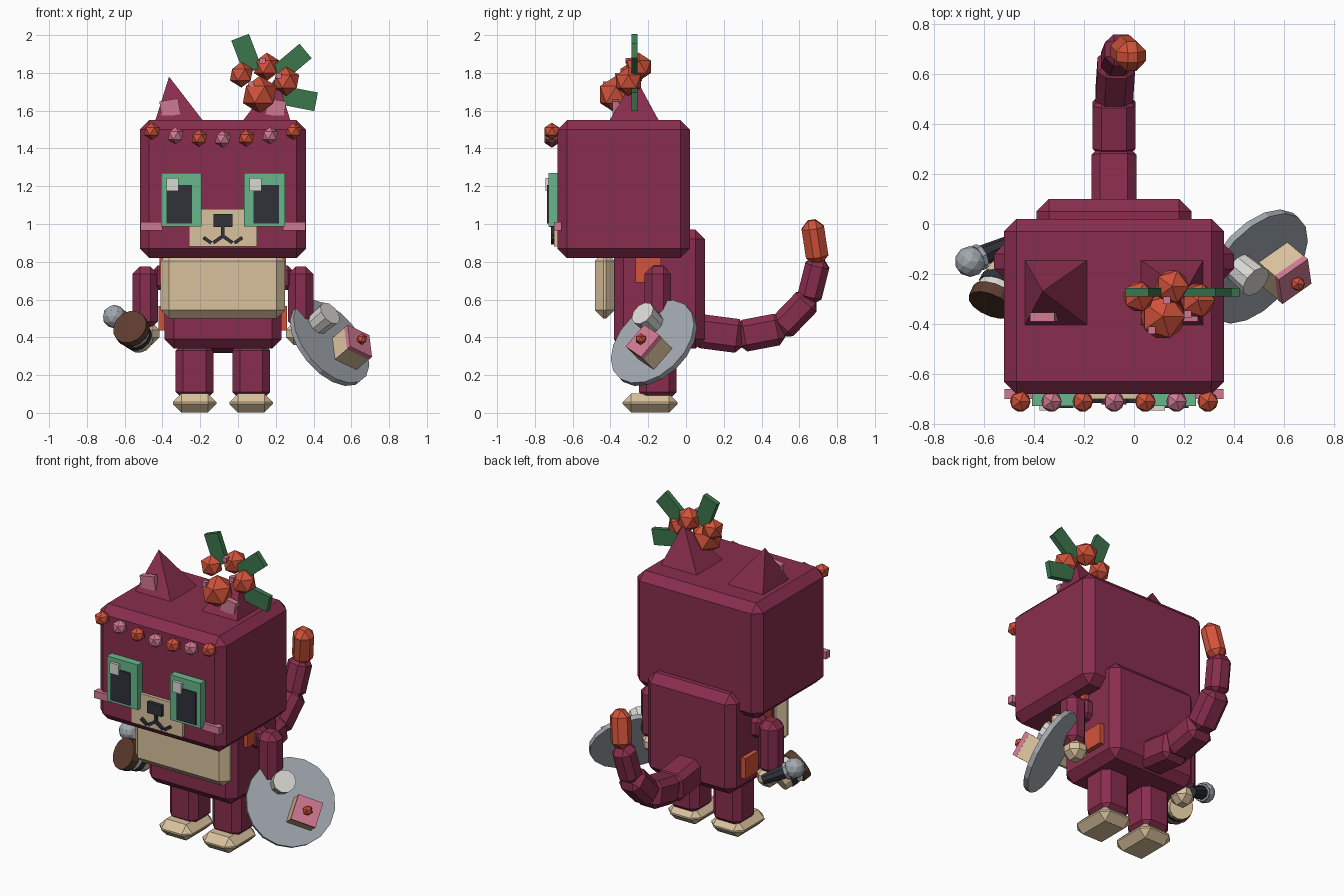
import bpy, bmesh
from mathutils import Vector, Matrix, Euler
from math import radians

if "Cube" in bpy.data.objects:
    bpy.data.objects.remove(bpy.data.objects["Cube"])

CX = -0.08  # the body's plane of symmetry


def material(name, r, g, b):
    m = bpy.data.materials.new(name)
    m.use_nodes = True
    m.diffuse_color = (r, g, b, 1)
    m.node_tree.nodes["Principled BSDF"].inputs["Base Color"].default_value = (r, g, b, 1)
    return m


FUR = material("maroon", .25, .027, .075)
CREAM = material("cream", .7, .54, .34)
GREEN = material("mint green", .14, .47, .26)
DARK = material("near black", .03, .032, .042)
RED = material("berry red", .64, .085, .042)
PINK = material("pink", .64, .19, .29)
LEAF = material("leaf green", .045, .18, .075)
GREY = material("steel grey", .36, .39, .43)
WHITE = material("off white", .7, .69, .66)
BROWN = material("brown", .11, .045, .028)


def finish(name, bm, mat, matrix=Matrix()):
    bmesh.ops.recalc_face_normals(bm, faces=bm.faces)
    me = bpy.data.meshes.new(name)
    bm.to_mesh(me)
    bm.free()
    me.materials.append(mat)
    ob = bpy.data.objects.new(name, me)
    ob.matrix_world = matrix
    bpy.context.collection.objects.link(ob)
    return ob


def box(name, centre, size, mat, bevel=0, tilt=0, frame=None):
    """Chamfered box; tilt turns it about y, frame places it in another space."""
    bm = bmesh.new()
    bmesh.ops.create_cube(bm, size=1, matrix=Matrix.Diagonal((*size, 1)))
    if bevel:
        bmesh.ops.bevel(bm, geom=bm.edges[:], offset=bevel, segments=1, affect='EDGES')
    local = Matrix.Translation(centre) @ Euler((0, radians(tilt), 0)).to_matrix().to_4x4()
    return finish(name, bm, mat, (frame or Matrix()) @ local)


def gem(name, centre, radius, mat, subdivisions=1):
    bm = bmesh.new()
    bmesh.ops.create_icosphere(bm, subdivisions=subdivisions, radius=radius)
    return finish(name, bm, mat, Matrix.Translation(centre))


def axis_frame(origin, z, x=(1, 0, 0)):
    z = Vector(z).normalized()
    y = z.cross(Vector(x)).normalized()
    m = Matrix((y.cross(z), y, z)).transposed().to_4x4()
    m.translation = origin
    return m


def cylinder(name, frame, z0, z1, r0, r1, mat, sides=12, at=(0, 0)):
    bm = bmesh.new()
    bmesh.ops.create_cone(bm, cap_ends=True, segments=sides, radius1=r0, radius2=r1, depth=z1 - z0)
    return finish(name, bm, mat, frame @ Matrix.Translation((*at, (z0 + z1) / 2)))


def segment(name, p, q, width, bevel, mat):
    p, q = Vector(p), Vector(q)
    return box(name, (0, 0, 0), (width, width, (q - p).length), mat, bevel,
               frame=axis_frame((p + q) / 2, q - p))


# Head, body and bib
box("head", (CX, -.33, 1.185), (.88, .7, .73), FUR, .05)
box("body", (CX, -.14, .655), (.62, .48, .63), FUR, .05)
box("bib", (CX, -.43, .675), (.66, .105, .35), CREAM, .045)

# Limbs, side patches, ears and face parts, once per side
for s, side in ((1, "left"), (-1, "right")):
    def X(d):
        return CX + s * d
    box(side + "_leg", (X(.15), -.15, .22), (.2, .2, .3), FUR, .04)
    box(side + "_foot", (X(.15), -.19, .052), (.23, .29, .1), CREAM, .045)
    box(side + "_shoulder", (X(.325), -.145, .715), (.09, .1, .13), FUR, .025)
    box(side + "_arm", (X(.412), -.15, .61), (.135, .14, .33), FUR, .04)
    box(side + "_hand", (X(.4), -.14, .42), (.13, .13, .12), CREAM, .04)
    box(side + "_upper_patch", (X(.315), -.2, .755), (.04, .135, .13), RED)
    box(side + "_lower_patch", (X(.315), -.06, .5), (.05, .13, .13), RED)

    # Ear: four-sided spike leaning outward
    bm = bmesh.new()
    base = [bm.verts.new((X(d), y, 1.54)) for d, y in ((.1, -.41), (.36, -.41), (.36, -.14), (.1, -.14))]
    tip = bm.verts.new((X(.285), -.27, 1.78))
    bm.faces.new(base)
    for i in range(4):
        bm.faces.new((base[i], base[(i + 1) % 4], tip))
    finish(side + "_ear", bm, FUR)
    box(side + "_inner_ear", (X(.28), -.372, 1.615), (.1, .035, .085), PINK, tilt=s * 10)

    # Eye and cheek
    eye = X(.22)
    box(side + "_eye_frame", (eye, -.7, 1.128), (.215, .055, .285), GREEN)
    box(side + "_pupil", (eye + .01 * s, -.715, 1.105), (.135, .04, .205), DARK)
    box(side + "_eye_glint", (eye - .047, -.73, 1.21), (.062, .03, .068), WHITE)
    box(side + "_cheek", (X(.378), -.68, .988), (.118, .04, .045), PINK)

    # Half of the mouth
    box(side + "_mouth_inner", (X(.026), -.705, .918), (.06, .02, .018), DARK, tilt=s * 35)
    box(side + "_mouth_outer", (X(.082), -.705, .914), (.05, .02, .018), DARK, tilt=-s * 35)

box("muzzle", (CX, -.685, .98), (.36, .03, .2), CREAM)
box("nose", (CX, -.705, 1.018), (.1, .035, .07), DARK)
box("mouth_stem", (CX, -.705, .96), (.018, .02, .07), DARK)

# Bead band on the forehead
for i in range(-3, 4):
    gem("forehead_bead", (CX + i * .125, -.71, 1.45 + .0045 * i * i), .046, RED if i % 2 else PINK)

# Berry bunch with leaves and small pink sparkles over the left ear
for x, y, z, r in ((.018, -.29, 1.79, .068), (.152, -.25, 1.832, .075),
                   (.255, -.305, 1.755, .077), (.115, -.37, 1.685, .1)):
    gem("berry", (x, y, z), r, RED)
for x, y, z in ((.07, -.425, 1.74), (.13, -.305, 1.865), (.215, -.36, 1.785)):
    box("berry_sparkle", (x, y, z), (.03, .03, .03), PINK)
for x, z, tilt in ((.045, 1.9, -21), (.285, 1.855, 50), (.32, 1.665, 101)):
    box("leaf", (x, -.273, z), (.1, .033, .19), LEAF, tilt=tilt)

# Curling tail
path = [(CX, .06, .435), (CX, .29, .405), (CX, .5, .445), (-.07, .65, .6), (-.05, .7, .8)]
for i, width in enumerate((.18, .17, .15, .13)):
    p, q = Vector(path[i]), Vector(path[i + 1])
    extra = (q - p).normalized() * .015
    segment("tail_segment", p - extra, q + extra, width, .035, FUR)
segment("tail_tip", (-.04, .7, .79), (-.005, .665, 1.02), .12, .04, RED)

# Serving plate with a cup and an iced cake, held on the left
plate = axis_frame((.485, -.17, .37), (.64, -.54, .54), (.79, .51, -.34))
cylinder("plate", plate, -.015, .015, .262, .262, GREY, 18)
cylinder("plate_cup", plate, .015, .12, .062, .068, WHITE, 10, (-.088, .08))
box("cake", (.085, -.045, .065), (.15, .15, .1), CREAM, frame=plate)
box("cake_icing", (.085, -.045, .128), (.152, .152, .027), PINK, frame=plate)
gem("cake_cherry", plate @ Vector((.085, -.045, .158)), .031, RED)

# Takeaway cup held on the right
cup = axis_frame((-.515, -.19, .38), (-.35, -.8, .45))
for name, z0, z1, r0, r1, mat in (("cup_base", 0, .045, .07, .075, CREAM),
                                  ("cup_band", .045, .08, .08, .083, DARK),
                                  ("cup_wall", .08, .115, .08, .085, WHITE),
                                  ("cup_lid", .115, .165, .095, .095, BROWN)):
    cylinder(name, cup, z0, z1, r0, r1, mat, 14)

# Microphone held on the right
ball = Vector((-.655, -.15, .51))
mic = axis_frame(ball, (-.17, -.08, .09))
cylinder("microphone_handle", mic, -.2, -.03, .03, .045, DARK, 8)
cylinder("microphone_collar", mic, -.055, -.035, .053, .053, GREY, 8)
gem("microphone_head", ball, .062, GREY, 2)
